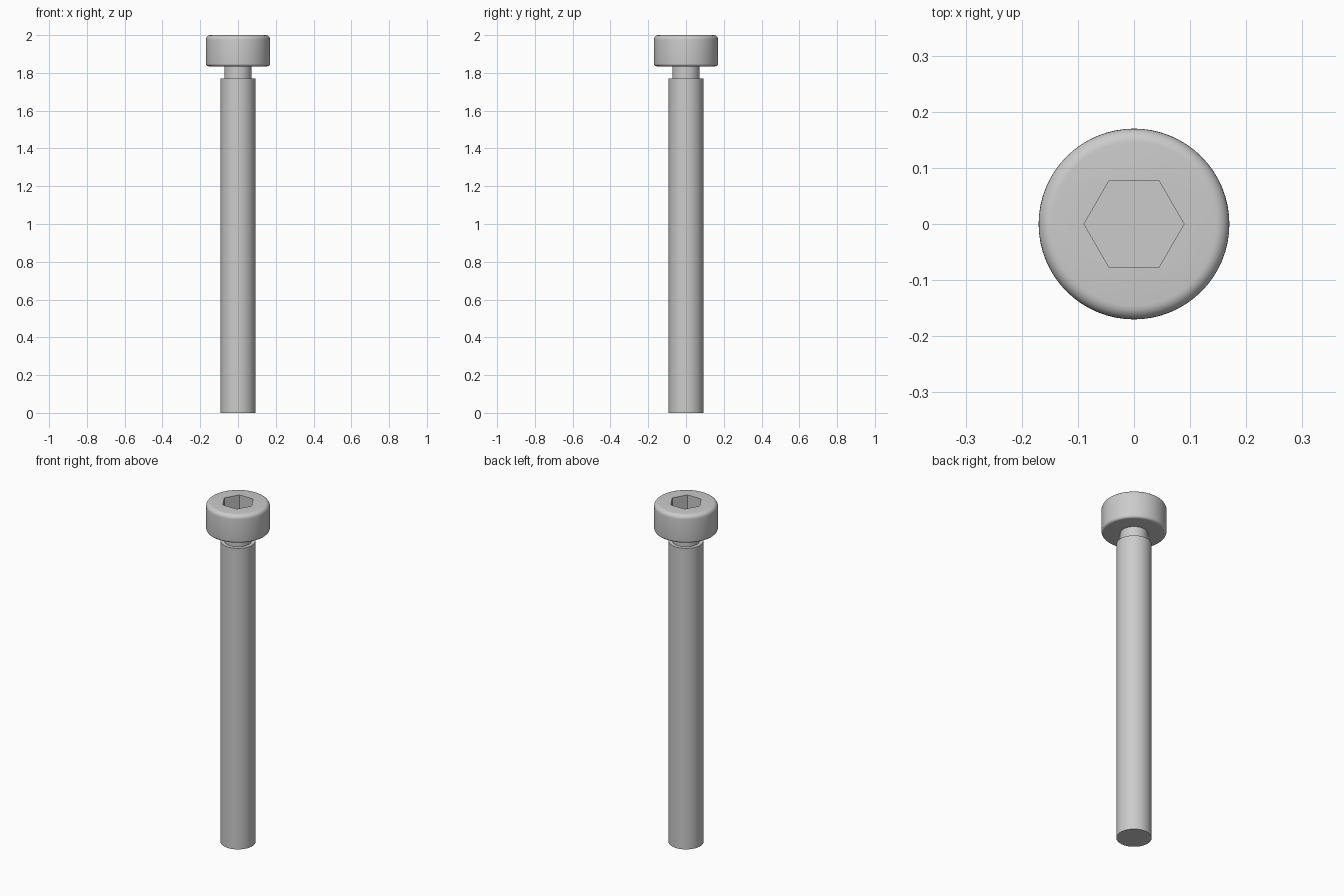
import bpy, bmesh, math

if "Cube" in bpy.data.objects:
    bpy.data.objects.remove(bpy.data.objects["Cube"])

SIDES = 64
HEAD_R, HEAD_BOTTOM, TOP = 0.17, 1.835, 2.0
NECK_R, SHANK_R, SHANK_TOP = 0.072, 0.0925, 1.77
SOCKET_R, SOCKET_DEPTH = 0.089, 0.085


def corner(r, z, fillet, start, steps=6):
    """Quarter-round profile points about centre (r, z)."""
    return [(r + fillet * math.cos(start + math.pi / 2 * i / steps),
             z + fillet * math.sin(start + math.pi / 2 * i / steps))
            for i in range(steps + 1)]


def lathe(name, profile):
    """Closed solid of revolution from (radius, height) points, bottom to top."""
    bm = bmesh.new()
    rings = [[bm.verts.new((r * math.cos(2 * math.pi * i / SIDES),
                            r * math.sin(2 * math.pi * i / SIDES), z))
              for i in range(SIDES)] for r, z in profile]
    for a, b in zip(rings, rings[1:]):
        for i in range(SIDES):
            j = (i + 1) % SIDES
            bm.faces.new((a[i], a[j], b[j], b[i]))
    bm.faces.new(rings[0][::-1])
    bm.faces.new(rings[-1])
    mesh = bpy.data.meshes.new(name)
    bm.to_mesh(mesh)
    bm.free()
    obj = bpy.data.objects.new(name, mesh)
    bpy.context.collection.objects.link(obj)
    return obj


# Shank, undercut neck and rounded cylindrical head in one profile
top_f, low_f = 0.024, 0.014
profile = [(SHANK_R, 0), (SHANK_R, SHANK_TOP),
           (NECK_R, SHANK_TOP), (NECK_R, HEAD_BOTTOM)]
profile += corner(HEAD_R - low_f, HEAD_BOTTOM + low_f, low_f, -math.pi / 2)
profile += corner(HEAD_R - top_f, TOP - top_f, top_f, 0)
bolt = lathe("socket_head_bolt", profile)

# Hexagonal socket, points along x
bpy.ops.mesh.primitive_cylinder_add(vertices=6, radius=SOCKET_R,
                                    depth=2 * SOCKET_DEPTH, location=(0, 0, TOP),
                                    rotation=(0, 0, math.pi / 6))
cutter = bpy.context.object
cutter.name = "socket_cutter"
cutter.hide_render = True

bpy.ops.object.select_all(action='DESELECT')
bpy.context.view_layer.objects.active = bolt
bolt.select_set(True)
cut = bolt.modifiers.new("socket", 'BOOLEAN')
cut.operation = 'DIFFERENCE'
cut.solver = 'EXACT'
cut.object = cutter
bpy.ops.object.modifier_apply(modifier=cut.name)
bpy.data.objects.remove(cutter, do_unlink=True)
bpy.ops.object.shade_smooth_by_angle(angle=math.radians(30))
